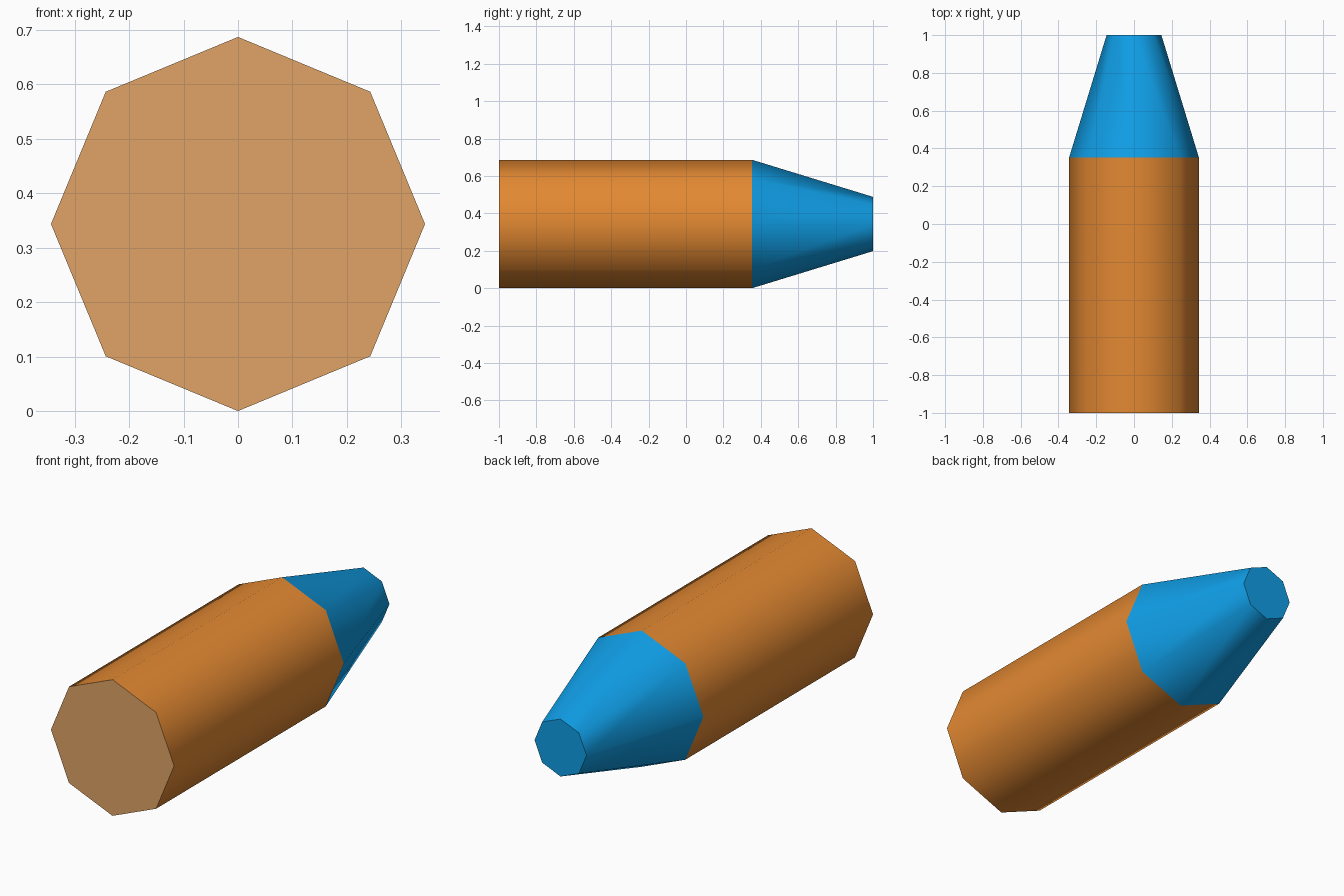
import bpy, bmesh
from math import radians
from mathutils import Matrix

default = bpy.data.objects.get("Cube")
if default:
    bpy.data.objects.remove(default, do_unlink=True)

RADIUS, TIP_RADIUS = 0.3435, 0.145
BACK, JOINT, FRONT = -1.0, 0.352, 1.0


def material(name, color):
    mat = bpy.data.materials.new(name)
    mat.use_nodes = True
    mat.diffuse_color = (*color, 1)
    mat.node_tree.nodes["Principled BSDF"].inputs["Base Color"].default_value = (*color, 1)
    return mat


orange = material("orange", (0.77, 0.25, 0.032))
tan = material("tan", (0.75, 0.37, 0.133))
blue = material("blue", (0.005, 0.34, 0.79))


def eight_sided_section(name, y0, y1, r0, r1, mats):
    """Octagonal section along y, left open at the joint; a second material colours the end cap."""
    bm = bmesh.new()
    turn = Matrix.Translation((0, (y0 + y1) / 2, RADIUS)) @ Matrix.Rotation(radians(-90), 4, "X")
    bmesh.ops.create_cone(bm, cap_ends=True, segments=8, radius1=r0, radius2=r1,
                          depth=y1 - y0, matrix=turn)
    caps = [f for f in bm.faces if len(f.verts) == 8]
    inner = [f for f in caps if abs(f.calc_center_median().y - JOINT) < 0.01]
    for f in caps:
        f.material_index = len(mats) - 1
    bmesh.ops.delete(bm, geom=inner, context="FACES_ONLY")
    mesh = bpy.data.meshes.new(name)
    bm.to_mesh(mesh)
    bm.free()
    for m in mats:
        mesh.materials.append(m)
    obj = bpy.data.objects.new(name, mesh)
    bpy.context.collection.objects.link(obj)
    # Smooth sides, crisp end cap
    bpy.ops.object.select_all(action="DESELECT")
    obj.select_set(True)
    bpy.context.view_layer.objects.active = obj
    bpy.ops.object.shade_smooth_by_angle(angle=radians(60))
    return obj


# Straight body with a tan end, and the tapered tip
eight_sided_section("body", BACK, JOINT, RADIUS, RADIUS, [orange, tan])
eight_sided_section("tapered_tip", JOINT, FRONT, RADIUS, TIP_RADIUS, [blue])
